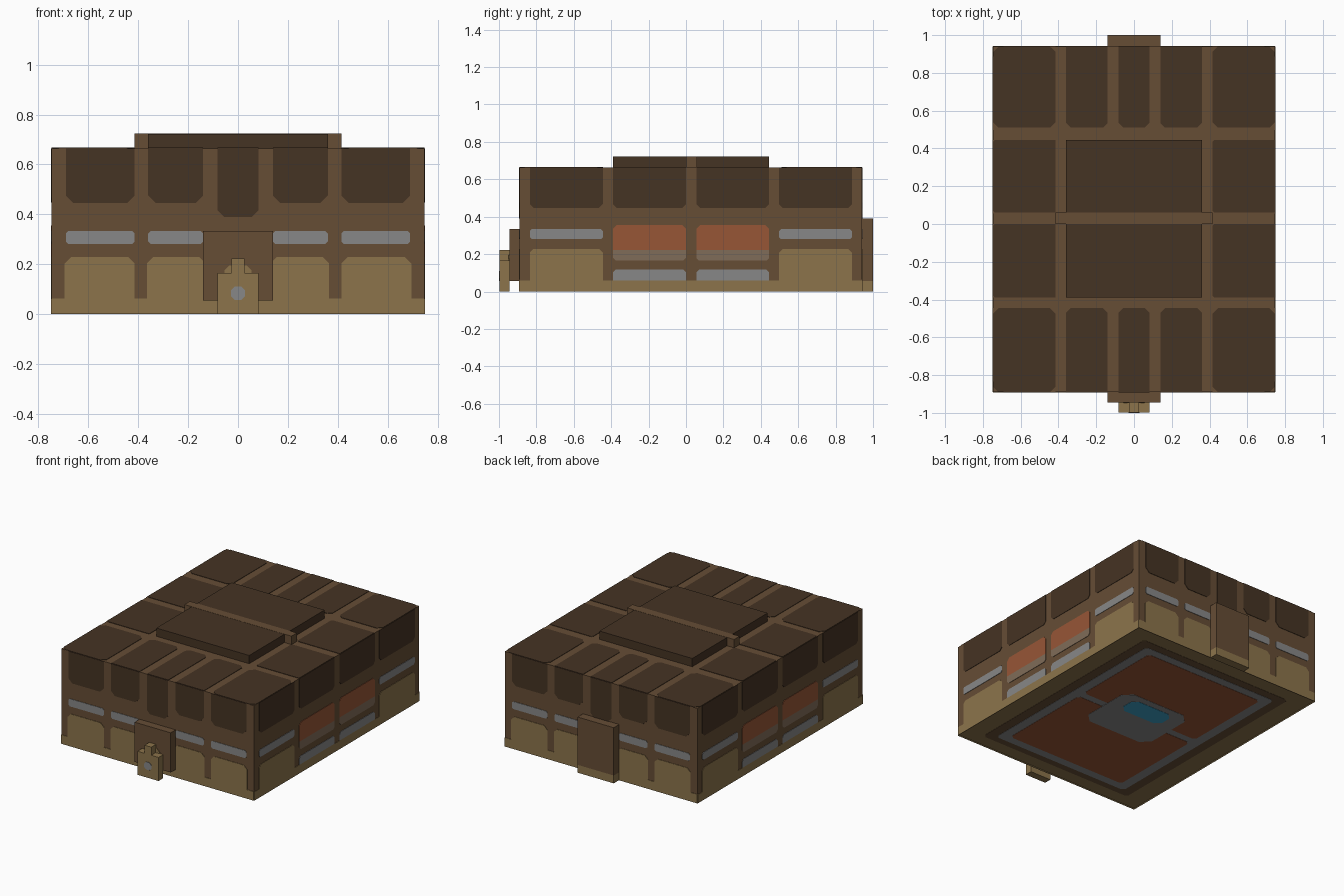
import bpy
import bmesh
from mathutils import Vector

cube = bpy.data.objects.get("Cube")
if cube:
    bpy.data.objects.remove(cube, do_unlink=True)


def material(name, r, g, b):
    rgb = [((c / 255 + 0.055) / 1.055) ** 2.4 for c in (r, g, b)] + [1]
    m = bpy.data.materials.new(name)
    m.use_nodes = True
    m.diffuse_color = rgb
    m.node_tree.nodes["Principled BSDF"].inputs["Base Color"].default_value = rgb
    return m


BROWN = material("brown frame", 102, 77, 53)
DARK = material("dark brown panel", 69, 51, 35)
TAN = material("tan base", 140, 116, 75)
GRAY = material("gray metal", 135, 135, 135)
ORANGE = material("rust orange", 151, 86, 54)
SMOKE = material("smoky taupe", 128, 108, 88)
BLUE = material("blue light", 62, 160, 198)


def finish(name, bm, mat):
    bmesh.ops.recalc_face_normals(bm, faces=bm.faces)
    mesh = bpy.data.meshes.new(name)
    bm.to_mesh(mesh)
    bm.free()
    mesh.materials.append(mat)
    obj = bpy.data.objects.new(name, mesh)
    bpy.context.collection.objects.link(obj)
    return obj


def box(name, x, y, z, mat):
    bm = bmesh.new()
    bmesh.ops.create_cube(bm, size=1)
    for v in bm.verts:
        v.co = [(a + b) / 2 + c * (b - a) for (a, b), c in zip((x, y, z), v.co)]
    return finish(name, bm, mat)


def plates(name, frame, rects, mat, cut=0.0, corners="lrLR", thick=0.003):
    """Thin plates (u0, u1, v0, v1); corners l, r below and L, R above are clipped."""
    origin, u, v, n = [Vector(a) for a in frame]
    bm = bmesh.new()
    for u0, u1, v0, v1 in rects:
        pts = []
        for key, a, b, da, db in (("l", u0, v0, 1, 1), ("r", u1, v0, -1, 1),
                                  ("R", u1, v1, -1, -1), ("L", u0, v1, 1, -1)):
            if cut and key in corners:
                ends = [(a, b + db * cut), (a + da * cut, b)]
                pts += ends if key in "lR" else ends[::-1]
            else:
                pts.append((a, b))
        face = bm.faces.new([bm.verts.new(origin + u * a + v * b) for a, b in pts])
        new = bmesh.ops.extrude_face_region(bm, geom=[face])["geom"]
        bmesh.ops.translate(bm, vec=n * thick,
                            verts=[g for g in new if isinstance(g, bmesh.types.BMVert)])
    return finish(name, bm, mat)


def mirrored(rects):
    return rects + [(-b, -a, c, d) for a, b, c, d in rects]


W, FRONT, BACK, H, FLOOR = 0.747, -0.89, 0.94, 0.664, 0.009
X, Y, Z = (1, 0, 0), (0, 1, 0), (0, 0, 1)

# main body and raised lid with its strap
box("body", (-W, W), (FRONT, BACK), (FLOOR, H), BROWN)
box("lid_front", (-0.36, 0.36), (-0.39, 0), (H, 0.722), DARK)
box("lid_back", (-0.36, 0.36), (0.06, 0.445), (H, 0.722), DARK)
box("lid_strap", (-0.415, 0.415), (0, 0.06), (H, 0.723), BROWN)

# front hatch and latch, back door
box("front_hatch", (-0.14, 0.14), (-0.945, FRONT), (0.055, 0.333), BROWN)
box("latch", (-0.082, 0.082), (-0.997, -0.945), (0, 0.165), TAN)
box("latch_knob", (-0.026, 0.026), (-0.997, -0.945), (0.165, 0.222), TAN)
plates("latch_shoulder", ((0, -0.945, 0), X, Z, (0, -1, 0)),
       [(-0.055, 0.055, 0.165, 0.195)], TAN, 0.02, "LR")
plates("latch_button", ((0, -0.997, 0), X, Z, (0, -1, 0)),
       [(-0.028, 0.028, 0.056, 0.11)], GRAY, 0.015)
box("back_door", (-0.14, 0.14), (BACK, 1), (0.055, 0.39), BROWN)
box("back_door_sill", (-0.14, 0.14), (BACK, 1), (0, 0.055), TAN)

# end walls
for name, y, n in (("front", FRONT, -1), ("back", BACK, 1)):
    f = ((0, y, 0), X, Z, (0, n, 0))
    plates(name + "_upper_panels", f,
           mirrored([(0.415, 0.69, 0.445, H), (0.14, 0.36, 0.445, H)]),
           DARK, 0.03, "lr")
    plates(name + "_center_panel", f, [(-0.082, 0.082, 0.39, H)], DARK, 0.025, "lr")
    plates(name + "_windows", f,
           mirrored([(0.415, 0.69, 0.28, 0.333), (0.14, 0.36, 0.28, 0.333)]), GRAY, 0.01)
    plates(name + "_skirt", f, [(-W, W, 0, 0.063)], TAN)
    plates(name + "_lower_panels", f,
           mirrored([(0.415, 0.695, 0.063, 0.228), (0.13, 0.365, 0.063, 0.228)]),
           TAN, 0.025, "LR")

# side walls
bays = [(-0.835, -0.445), (-0.39, 0), (0.055, 0.445), (0.497, 0.887)]
outer, inner = [bays[0], bays[3]], bays[1:3]
for name, s in (("left", 1), ("right", -1)):
    f = ((s * W, 0, 0), Y, Z, (s, 0, 0))
    for part, spans, low, high, mat, cut, corners in (
            ("upper_panels", bays, 0.447, H, DARK, 0.02, "lr"),
            ("windows", outer, 0.28, 0.333, GRAY, 0.01, "lrLR"),
            ("orange_panels", inner, 0.222, 0.355, ORANGE, 0.02, "LR"),
            ("smoky_panels", inner, 0.165, 0.222, SMOKE, 0.015, "lr"),
            ("vents", inner, 0.06, 0.118, GRAY, 0.015, "LR"),
            ("lower_panels", outer, 0.06, 0.228, TAN, 0.02, "LR"),
            ("skirt", [(FRONT, BACK)], 0, 0.06, TAN, 0, "")):
        plates(name + "_" + part, f, [(a, b, low, high) for a, b in spans],
               mat, cut, corners)

# roof panels
roof = ((0, 0, H), X, Y, Z)
rows = [(FRONT, -0.445), (0.51, BACK)]
plates("roof_corner_panels", roof,
       mirrored([(0.415, W, a, b) for a, b in rows]), DARK, 0.03)
plates("roof_side_panels", roof,
       mirrored([(0.415, W, -0.39, 0), (0.415, W, 0.06, 0.445)]), DARK, 0.01, "lL")
for a, b, corners in ((*rows[0], "LR"), (*rows[1], "lr")):
    plates("roof_end_panels", roof,
           mirrored([(0.14, 0.36, a, b)]) + [(-0.082, 0.082, a, b)], DARK, 0.025, corners)

# underside, layered outwards
under = ((0, 0, FLOOR), X, Y, (0, 0, -1))
for i, (name, rects, mat, cut) in enumerate((
        ("base", [(-W, W, FRONT, BACK)], TAN, 0),
        ("base_border", [(-0.61, 0.61, -0.8, 0.83)], BROWN, 0.02),
        ("base_rim", [(-0.54, 0.54, -0.75, 0.77)], GRAY, 0.02),
        ("base_fields", [(-0.47, 0.47, -0.69, 0), (-0.47, 0.47, 0.055, 0.71)], ORANGE, 0.02),
        ("base_hub", [(-0.27, 0.27, -0.2, 0.25)], GRAY, 0.06),
        ("base_light", [(-0.165, 0.165, 0.05, 0.2)], BLUE, 0.04))):
    plates(name, under, rects, mat, cut, thick=FLOOR * (i + 1) / 6)
